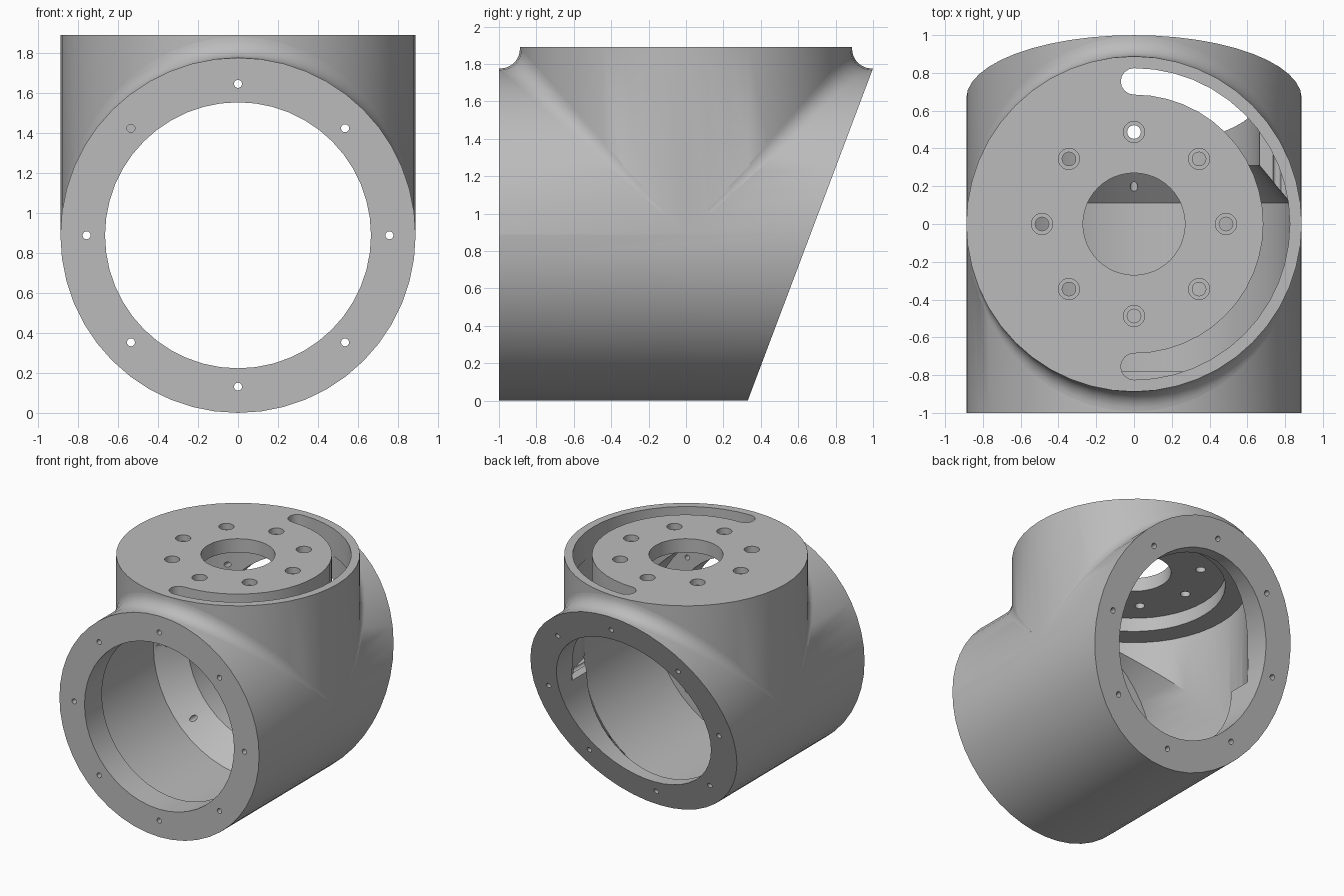
import bpy, bmesh
from math import sin, cos, pi, radians
from mathutils import Matrix, Vector

if "Cube" in bpy.data.objects:
    bpy.data.objects.remove(bpy.data.objects["Cube"])

R = 0.888        # outer radius of both pipes, also the height of the pipe axis
BORE = 0.665     # flange openings
CAVITY = 0.83    # inner wall radius
TOP = 1.89
SEGS = 48
ALONG_Y = Matrix.Translation((0, 0, R)) @ Matrix.Rotation(-pi / 2, 4, 'X')

grey = bpy.data.materials.new("plain grey")
grey.use_nodes = True
grey.diffuse_color = (0.5, 0.5, 0.5, 1)
grey.node_tree.nodes["Principled BSDF"].inputs["Base Color"].default_value = (0.5, 0.5, 0.5, 1)


def finish(name, bm):
    bmesh.ops.recalc_face_normals(bm, faces=bm.faces)
    mesh = bpy.data.meshes.new(name)
    bm.to_mesh(mesh)
    bm.free()
    mesh.materials.append(grey)
    obj = bpy.data.objects.new(name, mesh)
    bpy.context.collection.objects.link(obj)
    return obj


def loft(bm, rings):
    """Skin a closed solid through a list of equal point rings."""
    loops = [[bm.verts.new(p) for p in ring] for ring in rings]
    n = len(loops[0])
    for a, b in zip(loops, loops[1:]):
        for i in range(n):
            j = (i + 1) % n
            bm.faces.new((a[i], a[j], b[j], b[i]))
    bm.faces.new(loops[0])
    bm.faces.new(loops[-1])


def turned(bm, profile, segs=SEGS, matrix=Matrix()):
    """Turn a (radius, height) profile about z."""
    turns = [2 * pi * i / segs for i in range(segs)]
    loft(bm, [[matrix @ Vector((r * cos(a), r * sin(a), h)) for a in turns]
              for r, h in profile])


def combine(target, tool, operation):
    mod = target.modifiers.new("combine", 'BOOLEAN')
    mod.operation = operation
    mod.solver = 'EXACT'
    mod.object = tool
    bpy.context.view_layer.objects.active = target
    bpy.ops.object.modifier_apply(modifier=mod.name)
    bpy.data.objects.remove(tool)


# Outer shell: horizontal pipe joined by an upright pipe
bm = bmesh.new()
turned(bm, [(R, -1), (R, 1.1)], matrix=ALONG_Y)
housing = finish("housing", bm)
bm = bmesh.new()
turned(bm, [(R, R), (R, TOP)])
combine(housing, finish("upright_pipe", bm), 'UNION')

# Slanted back end
bm = bmesh.new()
back = [(0.33 - 0.377 * 0.2, -0.2), (0.33 + 0.377 * 2.2, 2.2), (3, 2.2), (3, -0.2)]
loft(bm, [[(x, y, z) for y, z in back] for x in (-2, 2)])
combine(housing, finish("back_cutter", bm), 'DIFFERENCE')

# Horizontal cavity with front flange and tapered back flange
bm = bmesh.new()
turned(bm, [(BORE, -1.3), (BORE, -0.78), (CAVITY, -0.78), (CAVITY, 0.11),
            (BORE, 0.31), (BORE, 1.3)], matrix=ALONG_Y)
combine(housing, finish("bore_cutter", bm), 'DIFFERENCE')

# Upright cavity, recess under the top plate and central opening
bm = bmesh.new()
turned(bm, [(CAVITY, R), (CAVITY, 1.67), (BORE, 1.67), (BORE, 1.78),
            (0.27, 1.78), (0.27, 2.1)])
combine(housing, finish("upright_cutter", bm), 'DIFFERENCE')

# Small holes through both end flanges, and stepped holes in the top plate
bm = bmesh.new()
for i in range(8):
    a = i * pi / 4
    spot = Matrix.Translation((0.757 * cos(a), 0.757 * sin(a), 0))
    turned(bm, [(0.02, -1.3), (0.02, 1.3)], 16, ALONG_Y @ spot)
combine(housing, finish("flange_hole_cutter", bm), 'DIFFERENCE')
bm = bmesh.new()
for i in range(8):
    a = i * pi / 4
    spot = Matrix.Translation((0.487 * cos(a), 0.487 * sin(a), 0))
    turned(bm, [(0.036, 1.7), (0.036, 1.84), (0.056, 1.84), (0.056, 2)], 24, spot)
combine(housing, finish("plate_hole_cutter", bm), 'DIFFERENCE')

# Half-circle slot with rounded ends
MID, HALF = 0.755, 0.07
outline = []
for i in range(25):
    a = -pi / 2 + pi * i / 24
    outline.append(((MID + HALF) * cos(a), (MID + HALF) * sin(a)))
for i in range(1, 8):
    a = pi / 2 + pi * i / 8
    outline.append((HALF * cos(a), MID + HALF * sin(a)))
for i in range(25):
    a = pi / 2 - pi * i / 24
    outline.append(((MID - HALF) * cos(a), (MID - HALF) * sin(a)))
for i in range(1, 8):
    a = 3 * pi / 2 - pi * i / 8
    outline.append((HALF * cos(a), -MID + HALF * sin(a)))
# keep the outline order continuous at the lower end
outline[-7:] = outline[-7:][::-1]
outline[-7:] = sorted(outline[-7:], key=lambda p: -p[1])
bm = bmesh.new()
loft(bm, [[(x, y, z) for x, y in outline] for z in (1.6, 2.0)])
combine(housing, finish("slot_cutter", bm), 'DIFFERENCE')


# Rounded blends where the pipes meet, shrinking to nothing at the sides
def blend(name, side):
    fillet, steps = 0.105, 8
    rings = []
    for i in range(1, SEGS // 2):
        a = 2 * pi * i / SEGS
        c, s = cos(a), sin(a)
        n1, n2 = Vector((c, s, 0)), Vector((c, 0, s))
        centre = Vector((c * (R + fillet), s * (R + fillet), R + s * (R + fillet)))
        ring = [centre - fillet * n1.slerp(n2, k / steps) for k in range(steps + 1)]
        ring.append(Vector((c * R * 0.97, s * R * 0.97, R + s * R * 0.97)))
        rings.append([Vector((p.x, side * p.y, p.z)) for p in ring])
    bm = bmesh.new()
    loft(bm, rings)
    return finish(name, bm)


parts = [housing, blend("front_blend", -1), blend("back_blend", 1)]
for part in parts:
    bpy.ops.object.select_all(action='DESELECT')
    part.select_set(True)
    bpy.context.view_layer.objects.active = part
    bpy.ops.object.shade_smooth_by_angle(angle=radians(30))
